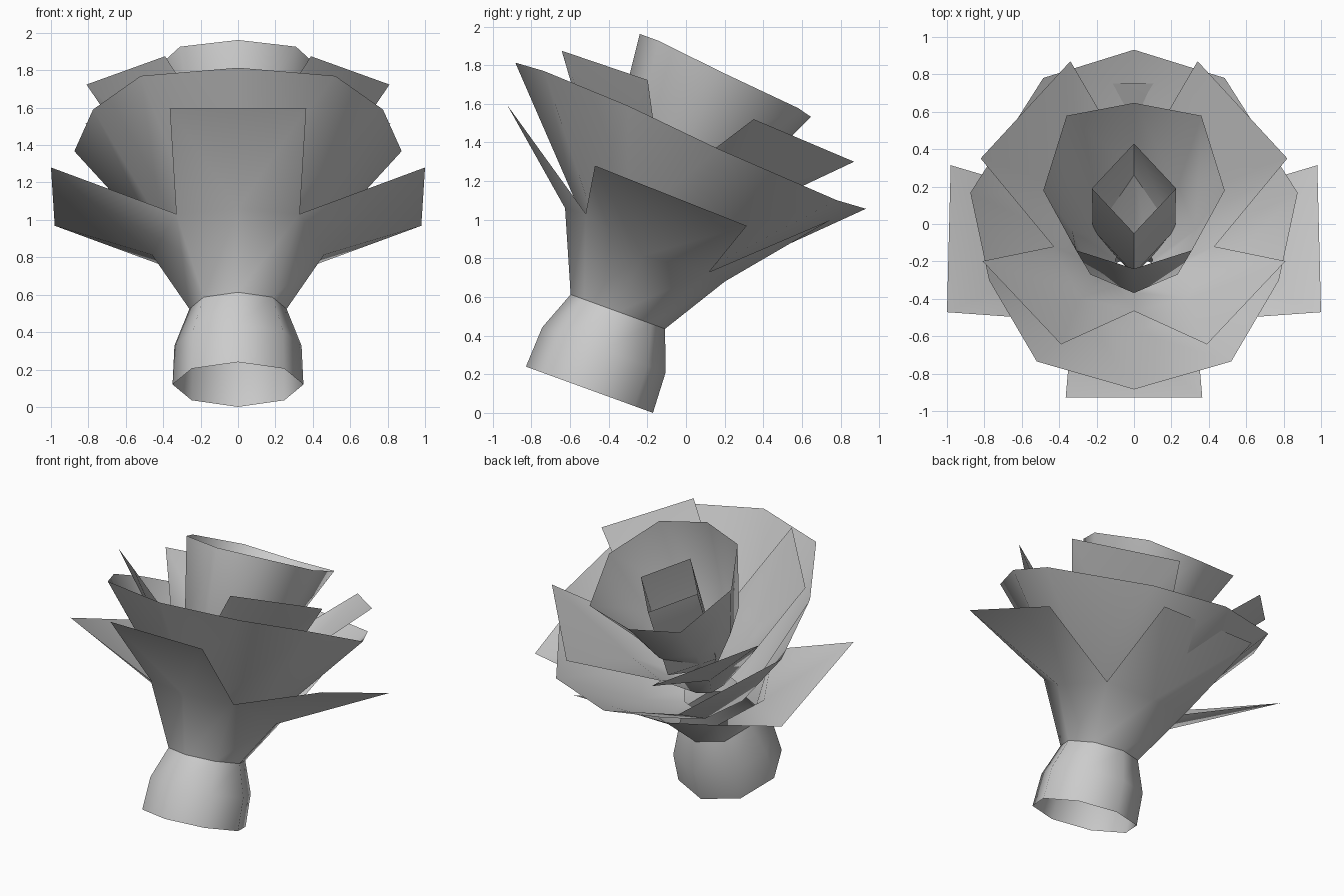
import bpy
import math
from mathutils import Matrix

cube = bpy.data.objects.get("Cube")
if cube:
    bpy.data.objects.remove(cube, do_unlink=True)

grey = bpy.data.materials.new("pale grey")
grey.use_nodes = True
grey.diffuse_color = (0.6, 0.6, 0.6, 1)
grey.node_tree.nodes["Principled BSDF"].inputs["Base Color"].default_value = (0.6, 0.6, 0.6, 1)

# The whole flower leans back around its stem
LEAN = Matrix.Translation((0, -0.5, 0.12)) @ Matrix.Rotation(math.radians(-20), 4, "X")


def flip(p):
    return (-p[0], p[1], p[2])


def ring(n, radius, height, centre=0.0, depth=None, slope=0.0):
    """Ring of n points, starting at the front and going towards +x."""
    depth = depth or radius
    pts = []
    for k in range(n):
        t = 2 * math.pi * k / n
        y = centre - depth * math.cos(t)
        pts.append((radius * math.sin(t), y, height + slope * y))
    return pts


def half_ring(pts):
    """Complete a front-to-back half ring by mirroring it."""
    return pts + [flip(p) for p in reversed(pts[1:-1])]


def layer(name, rings, petals=()):
    """Open sheet through the rings, with petals hinged on the last ring."""
    n = len(rings[0])
    verts = [p for r in rings for p in r]
    faces = []
    for j in range(len(rings) - 1):
        for k in range(n):
            a, b = j * n + k, j * n + (k + 1) % n
            faces.append((a, b, b + n, a + n))
    top = (len(rings) - 1) * n
    for i, first, last in petals:
        s = len(verts)
        verts += [first, last]
        l, c, r = (top + (i + d) % n for d in (-1, 0, 1))
        faces += [(l, c, s), (c, s + 1, s), (c, r, s + 1)]
    mesh = bpy.data.meshes.new(name)
    mesh.from_pydata(verts, [], faces)
    mesh.transform(LEAN)
    mesh.materials.append(grey)
    obj = bpy.data.objects.new(name, mesh)
    bpy.context.collection.objects.link(obj)
    bpy.ops.object.select_all(action="DESELECT")
    obj.select_set(True)
    bpy.context.view_layer.objects.active = obj
    bpy.ops.object.shade_smooth_by_angle(angle=math.radians(60))


def mirrored(petals):
    return petals + [(8 - i, flip(b), flip(a)) for i, a, b in petals]


# Open stem
neck = ring(8, 0.26, 0.43)
layer("stem", [ring(8, 0.35, 0), ring(8, 0.34, 0.22), neck])

# Four outer petals
hinge = half_ring([(0, -0.44, 0.84), (0.33, -0.33, 0.85), (0.46, 0.02, 0.745),
                   (0.33, 0.374, 0.785), (0, 0.467, 0.766)])
front_tip, back_tip = (0.365, -0.905, 1.24), (0.37, 0.874, 1.255)
layer("outer_petals", [neck, hinge],
      mirrored([(2, (1.0, -0.37, 1.1), (0.98, 0.475, 1.076))])
      + [(0, flip(front_tip), front_tip), (4, back_tip, flip(back_tip))])

# Wide cup with a ten-sided rim
rim = half_ring([(0, -0.94, 1.46), (0.52, -0.785, 1.47), (0.775, -0.315, 1.45),
                 (0.875, 0.2, 1.4), (0.485, 0.868, 1.36), (0, 1.025, 1.37)])
layer("wide_cup", [ring(10, 0.18, 0.65), ring(10, 0.43, 0.86, 0.03, 0.435, -0.09), rim])

# Four diagonal petals
hinge = half_ring([(0, -0.36, 1.09), (0.29, -0.29, 1.1), (0.43, 0, 1.11),
                   (0.31, 0.31, 1.12), (0, 0.43, 1.12)])
layer("diagonal_petals", [ring(8, 0.13, 0.75), hinge],
      mirrored([(1, (0.39, -0.735, 1.6), (0.81, -0.265, 1.61)),
                (3, (0.82, 0.32, 1.607), (0.34, 0.884, 1.578))]))

# Inner cup with an eight-sided rim
rim = half_ring([(0, -0.385, 1.82), (0.31, -0.28, 1.82), (0.485, 0.075, 1.78),
                 (0.36, 0.515, 1.74), (0, 0.595, 1.72)])
layer("inner_cup", [ring(8, 0.1, 0.9), ring(8, 0.33, 1.29, 0.03, 0.36), rim])

# Four-sided bud
layer("bud", [ring(4, 0.08, 0.9), ring(4, 0.22, 1.1, 0.1, 0.25),
              ring(4, 0.225, 1.7, 0.118, 0.26, -0.05)])
